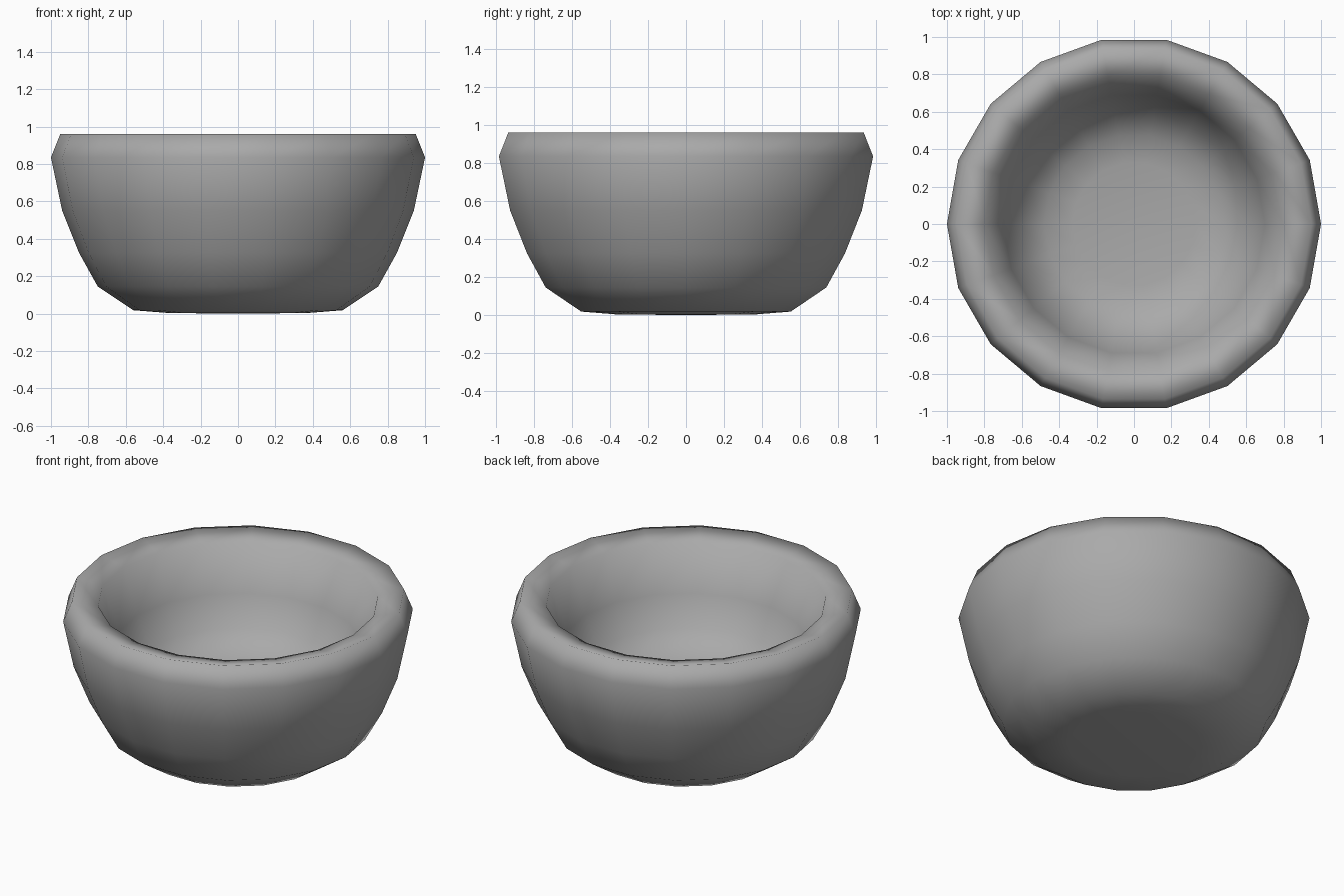
import bpy, bmesh, math

if "Cube" in bpy.data.objects:
    bpy.data.objects.remove(bpy.data.objects["Cube"])

SIDES = 18

# Bowl cross-section (radius, height): outer base, wall, rim, inner wall, floor
profile = [(0.37, 0.003), (0.56, 0.018), (0.75, 0.145), (0.85, 0.325),
           (0.94, 0.55), (1.0, 0.835), (0.95, 0.96), (0.80, 0.925),
           (0.70, 0.65), (0.61, 0.47), (0.48, 0.37), (0.33, 0.345)]

bm = bmesh.new()
rings = []
for r, z in profile:
    rings.append([bm.verts.new((r * math.cos(2 * math.pi * i / SIDES),
                                r * math.sin(2 * math.pi * i / SIDES), z))
                  for i in range(SIDES)])
bottom = bm.verts.new((0, 0, 0))
floor = bm.verts.new((0, 0, 0.34))

# Walls between rings, and fans closing the base and the inner floor
for i in range(SIDES):
    j = (i + 1) % SIDES
    for a, b in zip(rings, rings[1:]):
        bm.faces.new((a[i], a[j], b[j], b[i]))
    bm.faces.new((bottom, rings[0][j], rings[0][i]))
    bm.faces.new((floor, rings[-1][i], rings[-1][j]))
bmesh.ops.recalc_face_normals(bm, faces=bm.faces[:])
for f in bm.faces:
    f.smooth = True

mesh = bpy.data.meshes.new("bowl")
bm.to_mesh(mesh)
bm.free()
bowl = bpy.data.objects.new("bowl", mesh)
bpy.context.collection.objects.link(bowl)

# Mid-grey glaze
glaze = bpy.data.materials.new("glaze")
glaze.diffuse_color = (0.4, 0.4, 0.4, 1)
glaze.use_nodes = True
glaze.node_tree.nodes["Principled BSDF"].inputs["Base Color"].default_value = glaze.diffuse_color
mesh.materials.append(glaze)
